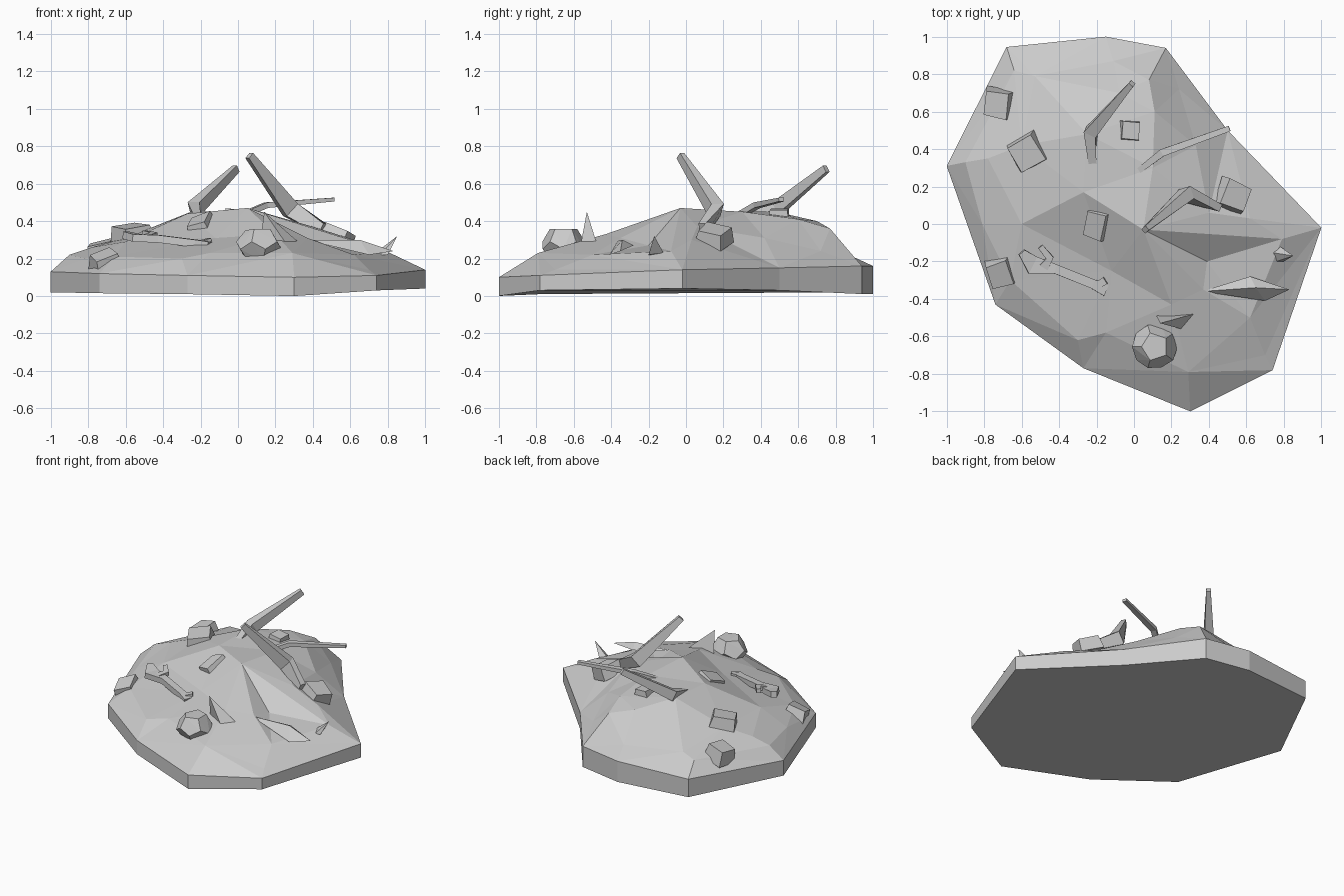
import bpy, bmesh, random
from mathutils import Vector, Euler
from mathutils.geometry import delaunay_2d_cdt

if "Cube" in bpy.data.objects:
    bpy.data.objects.remove(bpy.data.objects["Cube"])

random.seed(4)


def finish(bm, name):
    bmesh.ops.recalc_face_normals(bm, faces=bm.faces)
    me = bpy.data.meshes.new(name)
    bm.to_mesh(me)
    bm.free()
    ob = bpy.data.objects.new(name, me)
    bpy.context.collection.objects.link(ob)
    return ob


# Mound: low rim with a faceted irregular heap above it
rim = [(-1, .31, .13), (-.68, .945, .15), (-.15, 1, .16), (.17, .94, .16), (.5, .5, .15),
       (1, -.02, .14), (.74, -.78, .11), (.3, -1, .10), (-.27, -.77, .11), (-.74, -.43, .12)]
bottom = [.02, .02, .01, .01, .03, .04, .03, 0, .01, .015]
heap = [(-.9, .33, .22), (-.64, .82, .23), (-.53, .79, .25), (-.11, .87, .22), (.08, .77, .36),
        (.11, .6, .41), (-.08, .7, .40), (-.25, .48, .45), (-.27, .17, .44), (.05, -.03, .47),
        (.1, .3, .45), (-.6, 0, .29), (-.6, .42, .31), (-.78, .35, .26), (-.15, -.58, .23),
        (-.12, -.25, .31), (.2, -.43, .33), (.29, -.79, .23), (.7, -.7, .14), (.62, -.5, .22),
        (.79, -.08, .24), (.39, -.2, .27), (.37, -.35, .31), (.4, .06, .37), (.62, .03, .30),
        (.33, .42, .31), (.24, .72, .24), (-.66, -.3, .21), (-.3, -.62, .20), (-.81, 0, .20)]
pts = rim + heap
n = len(rim)
ridges = [(n + a, n + b) for a, b in ((9, 20), (9, 21), (20, 21), (9, 22), (2, 7), (2, 6))]
res = delaunay_2d_cdt([Vector(p[:2]) for p in pts],
                      [(i, (i + 1) % n) for i in range(n)] + ridges, [], 1, 1e-5)
bm = bmesh.new()
origin = [o[0] for o in res[3]]
top = [bm.verts.new((c.x, c.y, pts[o][2])) for c, o in zip(res[0], origin)]
for f in res[2]:
    bm.faces.new([top[i] for i in f])
edge = [top[origin.index(i)] for i in range(n)]
base = [bm.verts.new((p[0], p[1], z)) for p, z in zip(rim, bottom)]
for i in range(n):
    j = (i + 1) % n
    bm.faces.new((edge[i], edge[j], base[j], base[i]))
bm.faces.new(base)
finish(bm, "mound")


# Planks and bones: rectangular sections swept along a path of (point, width, height)
def plank(name, path):
    bm = bmesh.new()
    rings = []
    for i, (p, w, h) in enumerate(path):
        a, b = path[max(i - 1, 0)][0], path[min(i + 1, len(path) - 1)][0]
        d = (Vector(b) - Vector(a)).normalized()
        side = d.cross(Vector((0, 0, 1))).normalized()
        up = side.cross(d)
        rings.append([bm.verts.new(Vector(p) + side * sx * w / 2 + up * sz * h / 2)
                      for sx, sz in ((-1, -1), (1, -1), (1, 1), (-1, 1))])
    for r, s in zip(rings, rings[1:]):
        for k in range(4):
            bm.faces.new((r[k], r[(k + 1) % 4], s[(k + 1) % 4], s[k]))
    bm.faces.new(rings[0])
    bm.faces.new(rings[-1])
    return finish(bm, name)


plank("back_plank", [((-.22, .31, .41), .04, .06), ((-.23, .49, .47), .07, .07), ((-.01, .75, .68), .03, .04)])
plank("tall_plank", [((.06, -.03, .75), .03, .04), ((.28, .16, .46), .07, .09), ((.45, .09, .36), .04, .06)])
plank("thin_plank", [((.02, .28, .43), .03, .03), ((.15, .38, .485), .04, .03), ((.51, .51, .515), .03, .02)])
plank("bone_shaft", [((-.15, -.35, .265), .07, .05), ((-.22, -.32, .28), .05, .04), ((-.42, -.24, .305), .05, .04),
                     ((-.54, -.22, .31), .10, .04), ((-.60, -.15, .325), .04, .04)])
plank("bone_knob", [((-.2, -.33, .275), .04, .04), ((-.15, -.3, .29), .04, .04)])
plank("bone_fork", [((-.48, -.23, .31), .05, .04), ((-.45, -.18, .325), .04, .03), ((-.5, -.12, .335), .03, .03)])


# Rubble blocks: tapered, slightly irregular cubes
def block(name, loc, size, rot):
    bm = bmesh.new()
    bmesh.ops.create_cube(bm, size=1)
    m = Euler(rot).to_matrix()
    for v in bm.verts:
        c = v.co * (.85 if v.co.z > 0 else 1)
        c = Vector([c[i] * size[i] * random.uniform(.88, 1.08) for i in range(3)])
        v.co = m @ c + Vector(loc)
    return finish(bm, name)


for i, (loc, size, rot) in enumerate([
        ((-.73, .64, .24), (.15, .16, .11), (.15, -.2, -.15)),
        ((-.57, .38, .34), (.17, .18, .09), (.1, -.15, .5)),
        ((-.02, .5, .44), (.11, .11, .06), (0, .1, -.05)),
        ((.53, .15, .32), (.16, .16, .10), (-.2, .3, -.4)),
        ((-.71, -.26, .18), (.15, .16, .11), (.3, -.3, .25)),
        ((-.20, 0, .38), (.13, .17, .08), (.4, -.3, -.3))]):
    block(f"rubble_block_{i + 1}", loc, size, rot)

# Rounded boulder at the front: corners of a sphere's triangles give pentagonal facets
bm = bmesh.new()
bmesh.ops.create_icosphere(bm, subdivisions=1, radius=.155)
centres = [f.calc_center_median() for f in bm.faces]
bm.clear()
for c in centres:
    bm.verts.new(Vector((c.x, c.y, c.z * .88)) * random.uniform(.93, 1.03) + Vector((.11, -.655, .27)))
bmesh.ops.convex_hull(bm, input=bm.verts)
finish(bm, "boulder")


# Shards: pointed slivers spanning a few corners
def shard(name, corners):
    bm = bmesh.new()
    for c in corners:
        bm.verts.new(c)
    bmesh.ops.convex_hull(bm, input=bm.verts)
    return finish(bm, name)


shard("upright_shard", [(.14, -.53, .45), (.12, -.49, .30), (.25, -.56, .29), (.32, -.48, .29)])
shard("flat_shard", [(.36, -.36, .30), (.62, -.28, .27), (.83, -.35, .24), (.70, -.41, .22), (.65, -.34, .30)])
shard("small_shard", [(.72, -.15, .22), (.76, -.2, .22), (.78, -.12, .23), (.85, -.17, .32), (.80, -.2, .22)])
